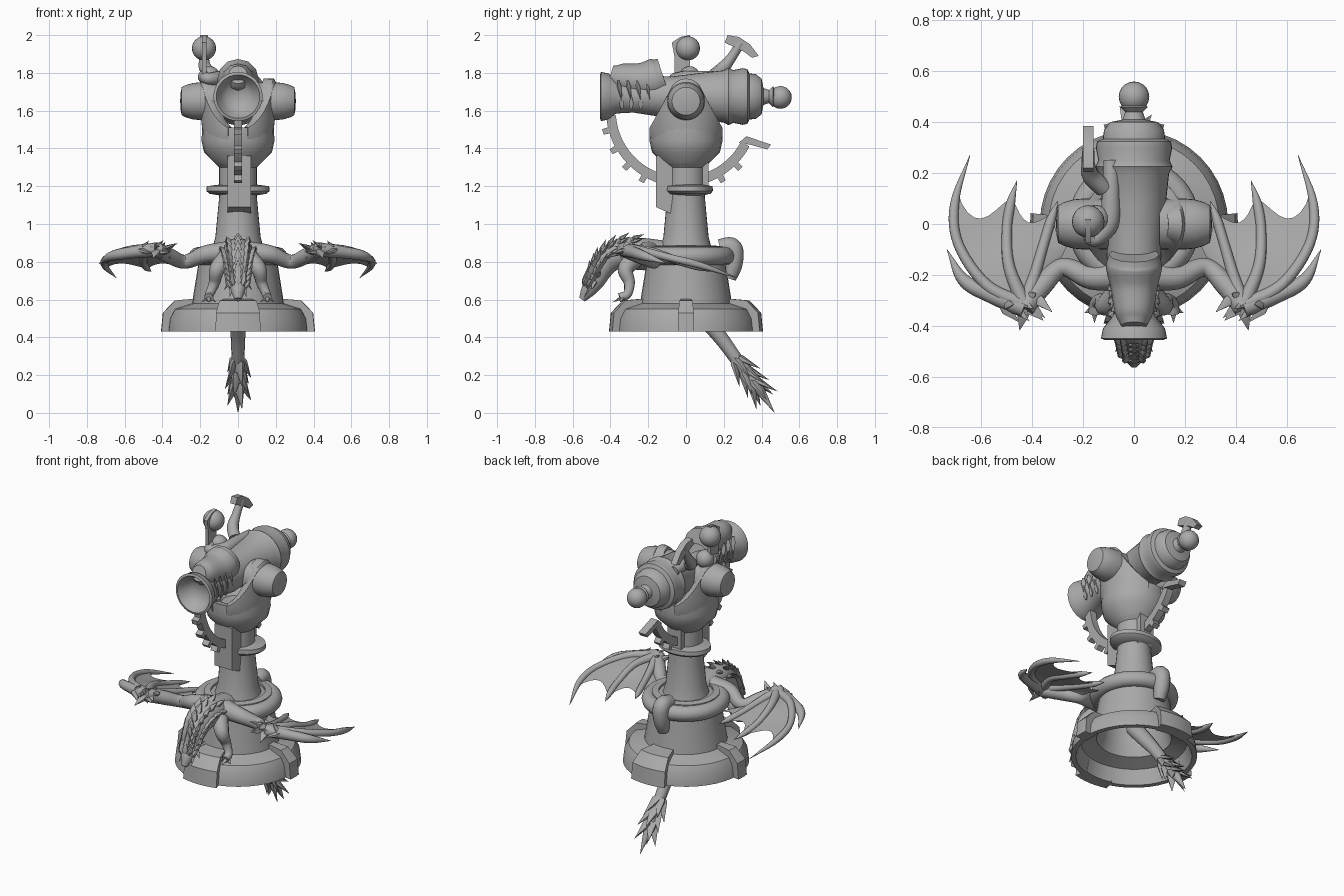
import bpy, bmesh, math
from mathutils import Vector, Matrix

cube = bpy.data.objects.get("Cube")
if cube:
    bpy.data.objects.remove(cube, do_unlink=True)

stone = bpy.data.materials.new("grey stone")
stone.use_nodes = True
GREY = (0.4, 0.4, 0.4, 1)
stone.diffuse_color = GREY
stone.node_tree.nodes["Principled BSDF"].inputs["Base Color"].default_value = GREY
parts = []


def add(name, mesh):
    mesh.materials.clear()
    mesh.materials.append(stone)
    ob = bpy.data.objects.new(name, mesh)
    bpy.context.collection.objects.link(ob)
    parts.append(ob)
    return ob


def finish(name, bm, normals=True):
    if normals:
        bmesh.ops.recalc_face_normals(bm, faces=bm.faces)
    mesh = bpy.data.meshes.new(name)
    bm.to_mesh(mesh)
    bm.free()
    return add(name, mesh)


def lathe(name, profile, matrix=Matrix(), steps=32, start=0, sweep=360):
    """Spin (radius, height) points about z, then place with a matrix."""
    bm = bmesh.new()
    verts = [bm.verts.new((r, 0, h)) for r, h in profile]
    edges = [bm.edges.new(p) for p in zip(verts, verts[1:])]
    bmesh.ops.rotate(bm, verts=verts, matrix=Matrix.Rotation(math.radians(start), 3, 'Z'))
    bmesh.ops.spin(bm, geom=verts + edges, axis=(0, 0, 1), cent=(0, 0, 0),
                   angle=math.radians(sweep), steps=steps)
    bmesh.ops.remove_doubles(bm, verts=bm.verts, dist=1e-4)
    bmesh.ops.holes_fill(bm, edges=[e for e in bm.edges if e.is_boundary], sides=16)
    bmesh.ops.transform(bm, matrix=matrix, verts=bm.verts)
    return finish(name, bm)


def prism(name, outline, x0, x1):
    """Extrude a (y, z) outline along x."""
    bm = bmesh.new()
    face = bm.faces.new([bm.verts.new((x0, y, z)) for y, z in outline])
    new = bmesh.ops.extrude_face_region(bm, geom=[face])["geom"]
    bmesh.ops.translate(bm, vec=(x1 - x0, 0, 0),
                        verts=[v for v in new if isinstance(v, bmesh.types.BMVert)])
    return finish(name, bm)


def spline(points, n=6):
    """Smooth path through points of any dimension."""
    p = [Vector(q) for q in points]
    p = [p[0] * 2 - p[1]] + p + [p[-1] * 2 - p[-2]]
    out = []
    for a, b, c, d in zip(p, p[1:], p[2:], p[3:]):
        for i in range(n):
            t = i / n
            out.append((b * 2 + (c - a) * t + (a * 2 - b * 5 + c * 4 - d) * t ** 2
                        + (b * 3 - a - c * 3 + d) * t ** 3) * 0.5)
    return out + [p[-2]]


def tube(name, points):
    """Round limb through (x, y, z, radius) points."""
    curve = bpy.data.curves.new(name, 'CURVE')
    curve.dimensions = '3D'
    curve.bevel_depth = 1
    curve.bevel_resolution = 4
    curve.use_fill_caps = True
    path = spline(points)
    line = curve.splines.new('POLY')
    line.points.add(len(path) - 1)
    for pt, q in zip(line.points, path):
        pt.co = (*q[:3], 1)
        pt.radius = max(q[3], 0.001)
    temp = bpy.data.objects.new(name, curve)
    bpy.context.collection.objects.link(temp)
    deps = bpy.context.evaluated_depsgraph_get()
    mesh = bpy.data.meshes.new_from_object(temp.evaluated_get(deps))
    bpy.data.objects.remove(temp, do_unlink=True)
    return add(name, mesh)


def spikes(name, items, flat=0.6):
    """One mesh of pointed scales from (base, tip, radius) items."""
    bm = bmesh.new()
    for base, tip, r in items:
        base, tip = Vector(base), Vector(tip)
        d = tip - base
        m = Matrix.Translation(base) @ d.to_track_quat('Z', 'Y').to_matrix().to_4x4()
        for z, r1, r2, h in ((0.15, r * 0.5, r, 0.3), (0.65, r, 0, 0.7)):
            bmesh.ops.create_cone(bm, cap_ends=False, segments=6, radius1=r1, radius2=r2,
                                  depth=d.length * h, matrix=m @ Matrix.Translation(
                                      (0, 0, d.length * z)) @ Matrix.Diagonal((1, flat, 1, 1)))
    bmesh.ops.remove_doubles(bm, verts=bm.verts, dist=1e-4)
    return finish(name, bm)


def ball(name, centre, r):
    bm = bmesh.new()
    bmesh.ops.create_uvsphere(bm, u_segments=20, v_segments=12, radius=r,
                              matrix=Matrix.Translation(centre))
    return finish(name, bm)


# Hollow pedestal: skirt, narrow side clamps, broad front and back clamps, drum, column
lathe("base_skirt", [(.34, .43), (.37, .43), (.362, .5), (.335, .55), (.24, .58),
                     (.22, .55), (.31, .52), (.34, .43)], steps=40)
for turn, half in ((0, 6), (90, 17), (180, 6), (270, 17)):
    lathe("base_clamp", [(.33, .43), (.408, .43), (.398, .53), (.335, .595), (.23, .605),
                         (.23, .55), (.31, .52), (.33, .43)],
          steps=6, start=turn - half, sweep=half * 2)
lathe("drum", [(.22, .55), (.245, .57), (.205, .82), (.2, .88), (.16, .885), (.16, .84), (.2, .6),
               (.22, .55)])
lathe("column", [(0, .86), (.165, .86), (.165, .87), (.135, .875), (.12, .93), (.1, 1.14),
                 (.1, 1.3), (.12, 1.32), (0, 1.32)])
lathe("column_flange", [(.09, 1.15), (.15, 1.16), (.168, 1.175), (.165, 1.2), (.09, 1.21), (.09, 1.15)],
      Matrix.Translation((0, .015, 0)) @ Matrix.Diagonal((1, .76, 1, 1)))
prism("guide_housing", [(-.16, 1.09), (-.07, 1.05), (-.07, 1.38), (-.16, 1.36)], -.055, .07)
prism("rear_guide", [(.06, 1.12), (.12, 1.17), (.12, 1.33), (.06, 1.35)], -.05, .05)

# Yoke bowl with curved arms cut to a rounded top, and trunnions
lathe("yoke_cup", [(0, 1.29), (.09, 1.29), (.18, 1.38), (.193, 1.44), (.19, 1.51),
                   (.14, 1.5), (.1, 1.45), (0, 1.44)], steps=24)
for s in (-1, 1):
    wall = lathe("yoke_arm", [(.13, 0), (.18, 0), (.2, .5), (.2, .95), (.19, 1), (.135, 1), (.13, 0)],
                 steps=20, start=-75 + 90 * (1 - s), sweep=150)
    for v in wall.data.vertices:
        y = .19 * abs(v.co.y) / v.co.xy.length
        top = 1.68 + math.sqrt(.0081 - y * y) if y < .085 else 1.71 - (y - .085) * 2
        v.co.z = 1.42 + v.co.z * (top - 1.42)
    lathe("trunnion", [(0, .1), (.1, .1), (.1, .2), (.096, .24), (.086, .275), (.074, .298),
                       (.04, .305), (0, .306)],
          Matrix.Translation((0, 0, 1.65)) @ Matrix.Rotation(s * math.pi / 2, 4, 'Y'))

# Barrel with flared mouth, breech bands and knob
lathe("barrel", [(0, .37), (.06, .38), (.09, .41), (.115, .455), (.13, .45), (.122, .41),
                 (.09, .37), (.085, .28), (.108, .13), (.105, .08), (.125, -.08), (.138, -.2),
                 (.152, -.225), (.14, -.25), (.15, -.3), (.145, -.325), (.122, -.335), (.118, -.37),
                 (.095, -.4), (.045, -.41), (.035, -.44), (.055, -.46), (.03, -.475), (0, -.48)],
      Matrix.Translation((0, 0, 1.675)) @ Matrix.Rotation(math.pi / 2, 4, 'X'), 36)
ball("breech_knob", (0, .5, 1.67), .06)

# Beast jaw carved around the mouth
tube("upper_jaw", [(0, -.4, 1.79, .05), (0, -.35, 1.775, .075), (0, -.25, 1.76, .092),
                   (0, -.17, 1.765, .11), (0, -.12, 1.78, .098)])
spikes("jaw_fangs", [((s * .085, y, 1.76), (s * .1, y + .02, 1.65), .016)
                     for s in (-1, 1) for y in (-.36, -.31, -.26, -.21)])
spikes("lower_fangs", [((s * .08, y, 1.61), (s * .1, y, 1.7), .014)
                       for s in (-1, 1) for y in (-.34, -.29, -.24)])


# Toothed elevation rack
def polar(r, degrees):
    a = math.radians(degrees)
    return -.02 + r * math.cos(a), 1.6 + r * math.sin(a)


sweep = range(184, 336, 4)
prism("elevation_rack", [polar(.403, a) for a in sweep] + [polar(.352, a) for a in reversed(sweep)],
      -.022, .022)
for a in range(195, 330, 15):
    prism("rack_tooth", [polar(.39, a - 2.5), polar(.435, a - 2), polar(.435, a + 2),
                         polar(.39, a + 2.5)], -.022, .022)
prism("rack_handle", [(.28, 1.43), (.32, 1.465), (.45, 1.42), (.43, 1.395), (.34, 1.42)], -.025, .025)

# Firing lock: plate, striker post, sphere and hammer
tube("lock_arm", [(-.09, .25, 1.77, .03), (-.09, .12, 1.775, .035), (-.1, 0, 1.77, .04),
                  (-.16, -.06, 1.77, .03), (-.18, 0, 1.78, .035)])
ball("lock_boss", (-.15, .02, 1.78), .055)
prism("striker_post", [(-.06, 1.76), (.02, 1.76), (.02, 2), (-.03, 1.99), (-.075, 1.96),
                       (-.06, 1.88)], -.19, -.168)
ball("striker_sphere", (-.18, .01, 1.93), .064)
tube("hammer_stem", [(-.12, .14, 1.78, .035), (-.17, .19, 1.82, .035), (-.18, .24, 1.88, .026),
                     (-.18, .29, 1.96, .024)])
prism("hammer_head", [(.205, 1.96), (.22, 2), (.28, 1.99), (.34, 1.95), (.385, 1.89), (.35, 1.88),
                      (.31, 1.91), (.27, 1.93)], -.2, -.16)

# Winged beast: body, neck and head
body = [(0, -.1, .84, .07), (0, -.22, .84, .085), (0, -.33, .845, .08), (0, -.4, .815, .07),
        (0, -.445, .76, .058), (0, -.48, .7, .05), (0, -.52, .645, .038), (0, -.55, .6, .018)]
tube("beast_body", body)
mane = []
spine = spline(body)
for p, q in list(zip(spine, spine[1:]))[9:34:3]:
    along = (q - p).to_3d().normalized()
    up = Vector((0, along.z, -along.y))
    for k in (-2, -1, 0, 1, 2):
        a = k * .65
        out = up * math.cos(a) + Vector((math.sin(a), 0, 0))
        base = p.to_3d() + out * p.w * .85 + along * .02
        mane.append((base, base + out * .035 - along * .07, .022))
spikes("mane_scales", mane)
spikes("head_horns", [((s * .03, -.48, .71), (s * w, y, z), .018) for s in (-1, 1)
                      for w, y, z in ((.07, -.42, .82), (.085, -.45, .75), (.075, -.5, .65),
                                      (.045, -.54, .61))])

# Wing fingers shared by both sides
wrist = (.43, -.32, .87)
fingers = [[wrist, (.58, -.24, .86), (.69, -.08, .82), (.705, .08, .78), (.645, .27, .715)],
           [wrist, (.49, -.17, .85), (.5, -.03, .8), (.485, .08, .77), (.46, .17, .75)],
           [wrist, (.39, -.2, .84), (.355, -.08, .81), (.325, .02, .79), (.3, .09, .78)],
           [(.36, -.24, .83), (.3, -.16, .8), (.27, -.1, .8), (.24, -.04, .8), (.21, 0, .8)]]


def flip(s, points):
    return [(s * p[0], *p[1:]) for p in points]


for s in (-1, 1):
    tube("wing_arm", flip(s, [(.05, -.2, .85, .06), (.17, -.21, .84, .047), (.28, -.17, .8, .037),
                              (.36, -.24, .83, .042), (.43, -.33, .865, .04)]))
    for f in fingers[:3]:
        radii = (.03, .023, .02, .018, .001)
        tube("wing_finger", flip(s, [(*p, r) for p, r in zip(f, radii)]))
    tube("wing_spur", flip(s, [(.43, -.33, .865, .038), (.56, -.28, .85, .032),
                               (.67, -.22, .83, .025), (.735, -.1, .79, .001)]))
    spikes("wrist_claws", [(p, q, .026) for p, q in zip(
        flip(s, [(.42, -.32, .85), (.43, -.33, .86)]),
        flip(s, [(.355, -.38, .85), (.45, -.42, .82)]))])
    scales = []
    for i in range(14):
        a = i * 2.4
        b = Vector((.38 + .012 * i, -.28 - .003 * i, .865))
        scales.append((b, b + Vector((-.05 + .03 * math.cos(a), .06 * math.cos(a) - .02,
                                      .05 * math.sin(a))), .024))
    spikes("wrist_scales", [(*flip(s, [b, t]), r) for b, t, r in scales])
    # Thin skin with a scalloped trailing edge
    for fa, fb in zip(fingers, fingers[1:]):
        pa, pb = spline(fa, 4), spline(fb, 4)
        bm = bmesh.new()
        cols = []
        for j in range(9):
            u = j / 8
            mixed = [a.lerp(b, u) for a, b in zip(pa, pb)]
            reach = (.82 - .18 * math.sin(u * math.pi)) * (len(mixed) - 1)
            col = []
            for i in range(13):
                t = reach * i / 12
                k = int(t)
                q = mixed[k].lerp(mixed[k + 1], t - k)
                col.append(bm.verts.new((s * q.x, q.y, q.z)))
            cols.append(col)
        for c, d in zip(cols, cols[1:]):
            for i in range(12):
                q = (c[i], d[i], d[i + 1], c[i + 1])
                bm.faces.new(q if s < 0 else q[::-1])
        finish("wing_skin", bm, False)
    # Forelegs
    tube("foreleg", flip(s, [(.06, -.27, .82, .05), (.11, -.32, .76, .042), (.125, -.3, .69, .03),
                             (.15, -.31, .63, .024), (.155, -.35, .61, .024)]))
    spikes("foreleg_claws", [((s * .155, -.33, .615), (s * (.155 + d), -.39 + abs(d), .585), .015)
                             for d in (-.04, 0, .04)])

# Tail: coil round the drum, drape at the back, plume beneath
tube("tail_coil", [(.212 * math.sin(a), .212 * math.cos(a), .83, .048)
                   for a in (math.radians(i * 30 - 150) for i in range(11))])
tube("tail_drape", [(0, .18, .87, .05), (0, .235, .88, .05), (0, .255, .85, .05),
                    (0, .25, .78, .047), (0, .23, .71, .035)])
tube("tail", [(0, .0, .62, .05), (0, .1, .5, .045), (0, .19, .39, .038), (0, .27, .28, .034),
              (0, .37, .15, .03), (0, .468, .002, .001)])
plume = []
for i in range(3):
    b = Vector((0, .25 + .045 * i, .31 - .06 * i))
    for a in range(0, 360, 72):
        c, n = math.cos(math.radians(a + i * 36)), math.sin(math.radians(a + i * 36))
        plume.append((b, b + Vector((.07 * c, .09 + .06 * n, -.125 + .05 * n)), .032))
spikes("tail_plume", plume)

# Smooth shading with crisp edges
bpy.ops.object.select_all(action='DESELECT')
for ob in parts:
    ob.select_set(True)
bpy.context.view_layer.objects.active = parts[0]
bpy.ops.object.shade_smooth_by_angle(angle=math.radians(38))
